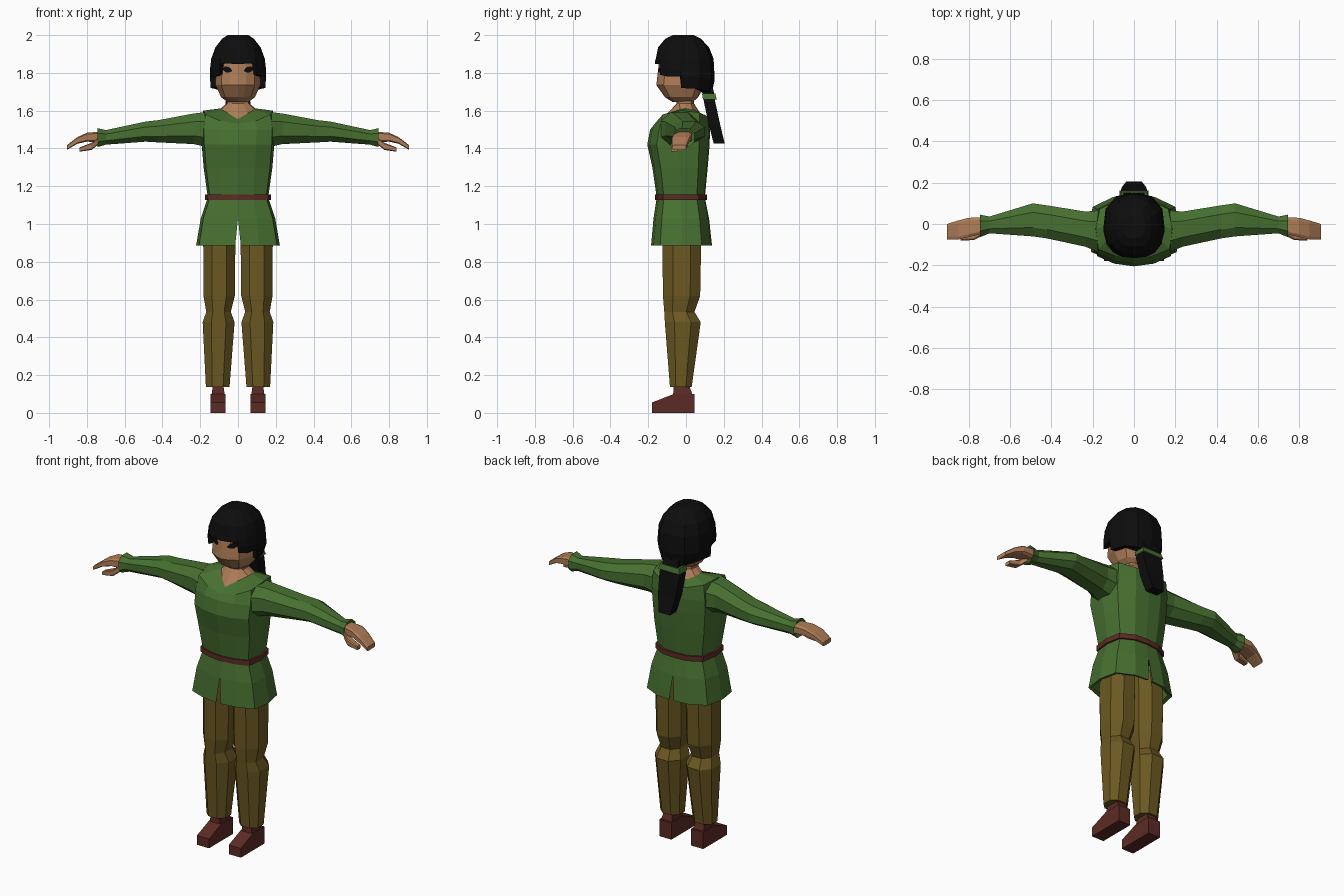
import bpy, bmesh, math

if "Cube" in bpy.data.objects:
    bpy.data.objects.remove(bpy.data.objects["Cube"])


def material(name, rgb):
    m = bpy.data.materials.new(name)
    m.diffuse_color = (*rgb, 1)
    m.use_nodes = True
    m.node_tree.nodes["Principled BSDF"].inputs["Base Color"].default_value = m.diffuse_color
    return m


GREEN = material("green cloth", (0.063, 0.162, 0.030))
OLIVE = material("olive trousers", (0.150, 0.100, 0.016))
SKIN = material("skin", (0.43, 0.205, 0.095))
BLACK = material("black hair", (0.004, 0.004, 0.004))
LEATHER = material("red brown leather", (0.108, 0.024, 0.018))


def loft(name, rings, mat, closed=True, caps=(True, True), mirror=False):
    """Skin a list of equal-length point rings."""
    bm = bmesh.new()
    vs = [[bm.verts.new(p) for p in r] for r in rings]
    n = len(rings[0])
    for a, b in zip(vs, vs[1:]):
        for i in range(n if closed else n - 1):
            j = (i + 1) % n
            bm.faces.new((a[i], a[j], b[j], b[i]))
    if caps[0]:
        bm.faces.new(vs[0][::-1])
    if caps[1]:
        bm.faces.new(vs[-1])
    bmesh.ops.recalc_face_normals(bm, faces=bm.faces)
    me = bpy.data.meshes.new(name)
    bm.to_mesh(me)
    bm.free()
    me.materials.append(mat)
    ob = bpy.data.objects.new(name, me)
    bpy.context.collection.objects.link(ob)
    if mirror:
        ob.modifiers.new("mirror", 'MIRROR')
    return ob


def whole(half):
    """Complete a half ring (front centre to back centre) across x = 0."""
    return half + [(-x, y, z) for x, y, z in reversed(half[1:-1])]


def half_body(z, w, yf, yb, a=0.5, b=0.93):
    d = yb - yf
    return [(0, yf, z), (a * w, yf + .04 * d, z), (b * w, yf + .15 * d, z),
            (w, yf + .5 * d, z), (.9 * w, yb - .17 * d, z),
            (.45 * w, yb - .02 * d, z), (0, yb, z)]


def octagon(u0, u1, v0, v1, c=0.27):
    """Box outline with cut corners."""
    du, dv = (u1 - u0) * c, (v1 - v0) * c
    return [(u0 + du, v0), (u1 - du, v0), (u1, v0 + dv), (u1, v1 - dv),
            (u1 - du, v1), (u0 + du, v1), (u0, v1 - dv), (u0, v0 + dv)]


def box(x0, x1, y0, y1, z):
    return [(x0, y0, z), (x1, y0, z), (x1, y1, z), (x0, y1, z)]


# Tunic top, with a V neckline
neckline = [(0, -.125, 1.555), (.05, -.08, 1.585), (.088, -.03, 1.607), (.092, 0, 1.612),
            (.085, .035, 1.608), (.05, .068, 1.59), (0, .08, 1.58)]
shoulder = [(x, y, z) for (x, y, _), z in zip(half_body(0, .185, -.165, .12),
            (1.53, 1.545, 1.58, 1.6, 1.59, 1.57, 1.565))]
body = [half_body(*p) for p in ((1.14, .16, -.155, .1), (1.3, .182, -.178, .115),
                                (1.42, .192, -.205, .125), (1.5, .195, -.19, .127))]
loft("tunic_top", [whole(r) for r in body + [shoulder, neckline]], GREEN, caps=(False, False))

# Tunic skirt, slit at centre front and back
skirt = [half_body(*p) for p in ((1.14, .16, -.155, .1), (1.03, .197, -.172, .122),
                                 (.885, .222, -.185, .138), (.892, .2, -.165, .118))]
for r in skirt[2:]:
    for i in (0, -1):
        r[i] = (.015, r[i][1], r[i][2])
loft("tunic_skirt", skirt, GREEN, closed=False, caps=(False, False), mirror=True)

# Belt
loft("belt", [whole(half_body(z, .174, -.164, .112)) for z in (1.127, 1.157)], LEATHER)

# Neck and upper chest
loft("neck", [whole(neckline), whole(half_body(1.638, .06, -.05, .042)),
              whole(half_body(1.7, .06, -.05, .042))], SKIN, caps=(False, True))

# Head
loft("head", [whole(half_body(z, w, yf, yb, .35, .75)) for z, w, yf, yb in (
    (1.645, .055, -.07, .035), (1.672, .09, -.112, .065), (1.735, .118, -.157, .098),
    (1.87, .118, -.142, .113), (1.94, .09, -.11, .09))], SKIN)


# Eyes, thin plates following the face
def eye_point(x, z, lift):
    y = -.157 + .015 * (z - 1.735) / .135 + .255 * (.04 + .11 * (x / .118 - .35) / .4)
    return (x, y - lift, z)


eye = ((.03, 1.81), (.043, 1.829), (.068, 1.835), (.084, 1.82), (.064, 1.803), (.045, 1.803))
loft("eye", [[eye_point(x, z, d) for x, z in eye] for d in (-.001, .005)], BLACK, mirror=True)

# Hair cap: straight fringe, side locks, longer back
edge = ((0, 1.846), (18, 1.85), (35, 1.846), (38, 1.79), (60, 1.78), (84, 1.782),
        (86, 1.72), (115, 1.715), (150, 1.70), (180, 1.69))


def hair_ring(w, yf, yb, height, taper=1.0):
    pts = []
    for deg, ze in edge:
        s, c = math.sin(math.radians(deg)), math.cos(math.radians(deg))
        k = taper if deg > 90 else 1
        yc, ry = (yf + yb) / 2, (yb - yf) / 2
        x = 0 if deg in (0, 180) else w * s ** .8 * k
        pts.append((x, yc - math.copysign(abs(c) ** .8, c) * ry * k, height(ze)))
    return whole(pts)


loft("hair", [
    hair_ring(.055, -.07, .04, lambda e: 2.0),
    hair_ring(.085, -.11, .08, lambda e: 1.98),
    hair_ring(.12, -.148, .122, lambda e: 1.935),
    hair_ring(.142, -.16, .146, lambda e: 1.875),
    hair_ring(.149, -.165, .152, lambda e: e * .6 + 1.875 * .4),
    hair_ring(.145, -.165, .152, lambda e: e, .9),
    hair_ring(.112, -.125, .11, lambda e: e + .003, .8)], BLACK, caps=(True, False))

# Ponytail and its tie
loft("ponytail", [box(-.045, .045, .07, .135, 1.745), box(-.05, .05, .09, .15, 1.69),
                  box(-.066, .066, .095, .155, 1.645), box(-.058, .058, .12, .18, 1.53),
                  box(-.038, .038, .147, .205, 1.425)], BLACK)
loft("hair_tie", [box(-.062, .062, .085, .155, 1.69), box(-.07, .07, .09, .163, 1.66)], GREEN)

# Sleeves with flared cuffs: x, then y and z ranges
sleeve = ((.175, -.135, .065, 1.41, 1.592), (.235, -.11, .06, 1.423, 1.585),
          (.42, -.07, .09, 1.432, 1.55), (.49, -.06, .1, 1.436, 1.542),
          (.70, -.045, .036, 1.42, 1.497), (.745, -.064, .045, 1.407, 1.508),
          (.735, -.045, .03, 1.425, 1.49))
loft("sleeve", [[(x, y, z) for y, z in octagon(*r)] for x, *r in sleeve], GREEN, mirror=True)

# Hands, bent down at the fingers
hand = ((.72, -.045, .032, 1.432, 1.49), (.80, -.063, .03, 1.436, 1.483),
        (.85, -.075, .017, 1.425, 1.46), (.905, -.075, 0, 1.393, 1.418))
loft("hand", [[(x, y, z) for y, z in octagon(*r, c=.15)] for x, *r in hand], SKIN, mirror=True)
thumb = ((.74, -.06, -.01, 1.42, 1.455), (.775, -.078, -.035, 1.392, 1.43),
         (.84, -.08, -.045, 1.383, 1.405))
loft("thumb", [[(x, y, z) for y, z in octagon(*r, c=.15)] for x, *r in thumb], SKIN, mirror=True)

# Trouser legs: z, then x and y ranges
leg = ((.137, .045, .17, -.085, .03), (.48, .018, .187, -.112, .078),
       (.535, .038, .168, -.115, .045), (.62, .017, .183, -.122, .075),
       (.885, .014, .184, -.125, .08), (1.0, .012, .165, -.12, .07))
loft("trouser_leg", [[(x, y, z) for x, y in octagon(*r)] for z, *r in leg], OLIVE, mirror=True)

# Shoes: wedge foot and ankle
foot = [(-.18, 0), (.045, 0), (.045, .1), (-.065, .1), (-.18, .055)]
loft("shoe", [[(x, y, z) for y, z in foot] for x in (.065, .145)], LEATHER, mirror=True)
loft("ankle", [box(.07, .14, -.068, .035, .095), box(.078, .132, -.065, .015, .15)],
     LEATHER, mirror=True)
